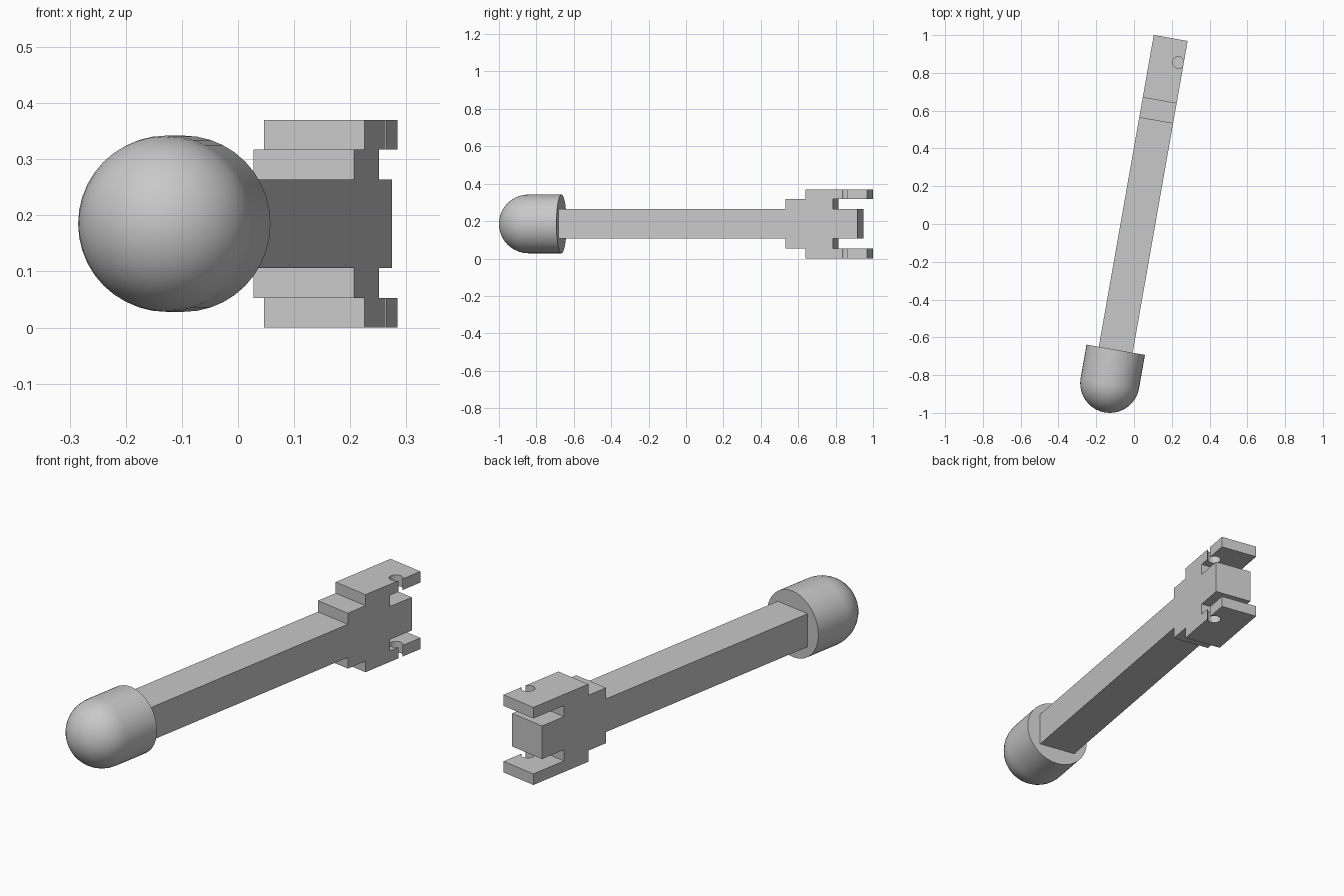
import bpy
import bmesh
from math import sin, cos, pi, radians
from mathutils import Matrix, Vector

cube = bpy.data.objects.get("Cube")
if cube:
    bpy.data.objects.remove(cube, do_unlink=True)

# Single plain material
grey = bpy.data.materials.new("plain grey")
grey.use_nodes = True
colour = (0.58, 0.58, 0.58, 1)
grey.diffuse_color = colour
grey.node_tree.nodes["Principled BSDF"].inputs["Base Color"].default_value = colour

# Local frame: origin at the dome centre, Y along the tilted rod
PLACE = Matrix.Translation((-0.128, -0.843, 0.185)) @ Matrix.Rotation(radians(-10), 4, "Z")


def make_object(name, bm):
    bmesh.ops.recalc_face_normals(bm, faces=bm.faces)
    mesh = bpy.data.meshes.new(name)
    bm.to_mesh(mesh)
    bm.free()
    mesh.materials.append(grey)
    obj = bpy.data.objects.new(name, mesh)
    obj.matrix_world = PLACE
    bpy.context.collection.objects.link(obj)
    return obj


def activate(obj):
    bpy.ops.object.select_all(action="DESELECT")
    obj.select_set(True)
    bpy.context.view_layer.objects.active = obj


# Domed head: revolved profile of a hemisphere, a short barrel and a flat back
RADIUS, BARREL, RINGS, SIDES = 0.157, 0.18, 10, 40
bm = bmesh.new()
profile = [(RADIUS * sin(a), -RADIUS * cos(a))
           for a in (i * pi / 2 / RINGS for i in range(RINGS + 1))]
profile += [(RADIUS, BARREL), (0, BARREL)]
verts = [bm.verts.new((r, y, 0)) for r, y in profile]
edges = [bm.edges.new(pair) for pair in zip(verts, verts[1:])]
bmesh.ops.spin(bm, geom=verts + edges, cent=(0, 0, 0), axis=(0, 1, 0),
               angle=2 * pi, steps=SIDES)
bmesh.ops.remove_doubles(bm, verts=bm.verts, dist=0.0001)
head = make_object("domed_head", bm)
activate(head)
bpy.ops.object.shade_smooth_by_angle(angle=radians(30))

# Rod with stepped fork: side outline mirrored about its axis, then extruded
HALF_WIDTH = 0.091
ROD, STEP, FORK = 0.079, 0.132, 0.185
upper = [(0.17, ROD), (1.412, ROD), (1.412, STEP), (1.52, STEP), (1.52, FORK),
         (1.856, FORK), (1.856, STEP), (1.669, STEP), (1.669, ROD), (1.803, ROD)]
outline = upper + [(y, -z) for y, z in reversed(upper)]
bm = bmesh.new()
face = bm.faces.new([bm.verts.new((-HALF_WIDTH, y, z)) for y, z in outline])
extruded = bmesh.ops.extrude_face_region(bm, geom=[face])["geom"]
bmesh.ops.translate(bm, vec=(2 * HALF_WIDTH, 0, 0),
                    verts=[v for v in extruded if isinstance(v, bmesh.types.BMVert)])
rod = make_object("forked_rod", bm)

# Pin holes through the two outer prongs, just breaking the side
bm = bmesh.new()
for side in (-1, 1):
    bmesh.ops.create_cone(bm, cap_ends=True, segments=32, radius1=0.0305,
                          radius2=0.0305, depth=0.1,
                          matrix=Matrix.Translation((0.063, 1.735, side * 0.16)))
cutter = make_object("pin_hole_cutter", bm)
cutter.hide_render = True

activate(rod)
holes = rod.modifiers.new("pin holes", "BOOLEAN")
holes.operation = "DIFFERENCE"
holes.solver = "EXACT"
holes.object = cutter
bpy.ops.object.modifier_apply(modifier=holes.name)
bpy.data.objects.remove(cutter, do_unlink=True)
